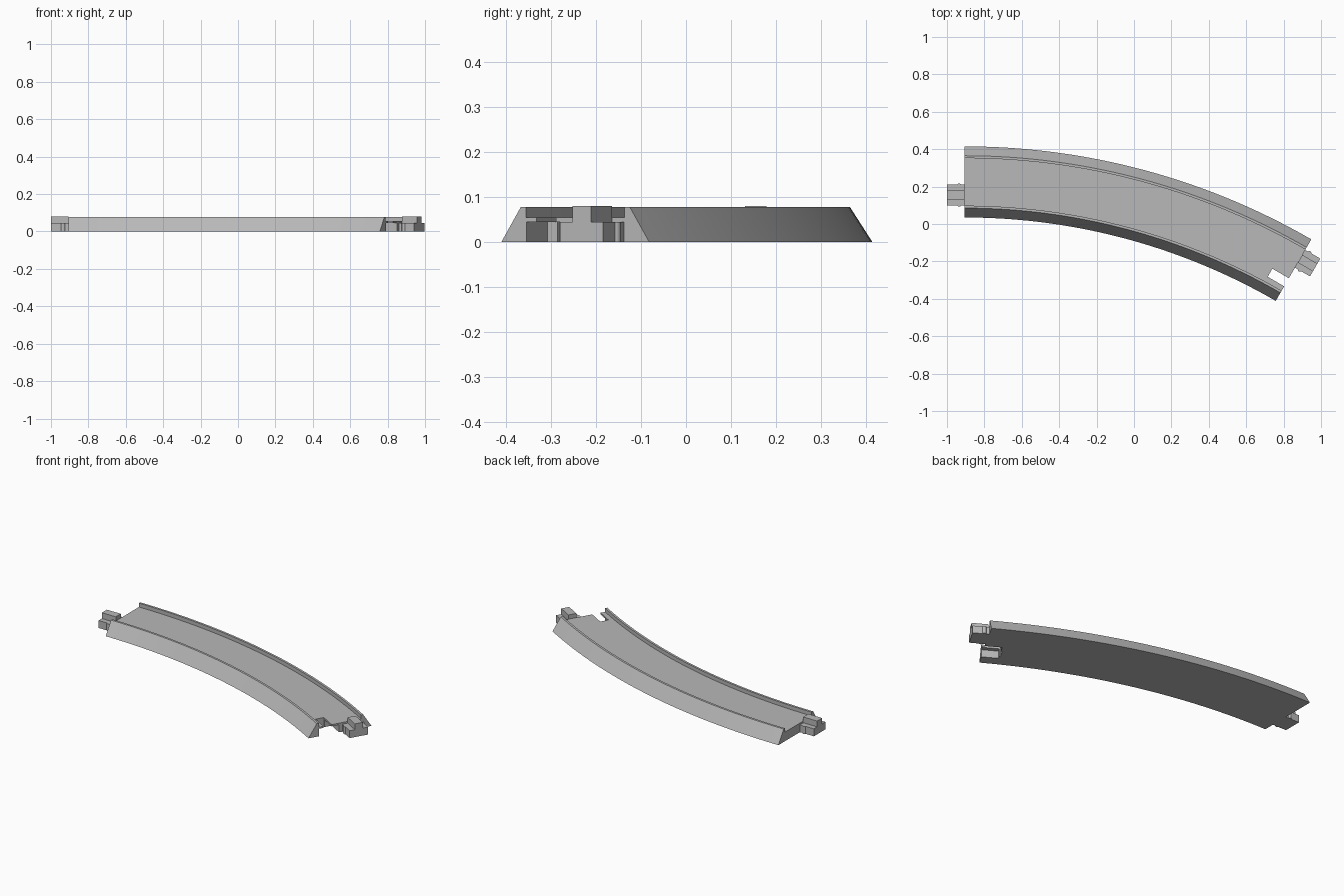
import bpy, bmesh
from math import sin, cos, radians
from mathutils import Matrix, Vector

old = bpy.data.objects.get("Cube")
if old:
    bpy.data.objects.remove(old, do_unlink=True)

X0, Y0, R, ARC, STEPS = -0.907, 0.225, 3.52, radians(30), 40
RIM, FLOOR, LOW = 0.078, 0.055, 0.045

grey = bpy.data.materials.new("light grey plastic")
grey.use_nodes = True
grey.diffuse_color = (0.48, 0.48, 0.48, 1)
grey.node_tree.nodes["Principled BSDF"].inputs["Base Color"].default_value = grey.diffuse_color


def finish(name, bm):
    bmesh.ops.recalc_face_normals(bm, faces=bm.faces)
    mesh = bpy.data.meshes.new(name)
    bm.to_mesh(mesh)
    bm.free()
    mesh.materials.append(grey)
    obj = bpy.data.objects.new(name, mesh)
    bpy.context.collection.objects.link(obj)
    return obj


def box(name, lo, hi, frame):
    lo, hi = Vector(lo), Vector(hi)
    bm = bmesh.new()
    bmesh.ops.create_cube(bm, size=1)
    fit = Matrix.Translation((lo + hi) / 2) @ Matrix.Diagonal((*(hi - lo), 1))
    bm.transform(frame @ fit)
    return finish(name, bm)


def smooth(obj):
    bpy.ops.object.select_all(action="DESELECT")
    obj.select_set(True)
    bpy.context.view_layer.objects.active = obj
    bpy.ops.object.shade_smooth_by_angle(angle=radians(30))


# Track bed: sloped sides, raised rims and a sunken floor swept along an arc
half = [(0.127, FLOOR), (0.127, RIM), (0.14, RIM), (0.19, 0)]
profile = [(-u, z) for u, z in reversed(half)] + half
bm = bmesh.new()
rings = []
for i in range(STEPS + 1):
    a = ARC * i / STEPS
    rings.append([bm.verts.new((X0 + (R + u) * sin(a), Y0 - R + (R + u) * cos(a), z))
                  for u, z in profile])
n = len(profile)
for r, s in zip(rings, rings[1:]):
    for j in range(n):
        k = (j + 1) % n
        bm.faces.new((r[j], r[k], s[k], s[j]))
bm.faces.new(rings[0])
bm.faces.new(rings[-1])
bed = finish("track_bed", bm)

# End frames: local x points out of the track, local y across it
start = Matrix.Translation((X0, Y0, 0)) @ Matrix.Rotation(radians(180), 4, "Z")
end = (Matrix.Translation((X0 + R * sin(ARC), Y0 - R + R * cos(ARC), 0))
       @ Matrix.Rotation(-ARC, 4, "Z"))

cutters = []
for side, frame in (("start", start), ("end", end)):
    # Socket: wide pocket below, narrow slot through the floor
    cutters.append(box(side + "_pocket_cutter", (-0.095, -0.126, -0.05), (0.05, -0.006, LOW), frame))
    cutters.append(box(side + "_slot_cutter", (-0.102, -0.1, -0.04), (0.06, -0.05, 0.12), frame))
    # Connector: wide tongue, raised ridge and rounded barbs
    box(side + "_connector_tongue", (0, 0.015, 0), (0.093, 0.125, LOW), frame)
    box(side + "_connector_ridge", (0, 0.046, LOW), (0.093, 0.094, 0.08), frame)
    for label, y in (("inner", 0.02), ("outer", 0.12)):
        bm = bmesh.new()
        bmesh.ops.create_cone(bm, cap_ends=True, segments=16, radius1=0.012,
                              radius2=0.012, depth=LOW)
        bm.transform(frame @ Matrix.Translation((0.028, y, LOW / 2)))
        smooth(finish(f"{side}_{label}_barb", bm))

# Cut the sockets and bake the result
for c in cutters:
    mod = bed.modifiers.new(c.name, "BOOLEAN")
    mod.operation, mod.solver, mod.object = "DIFFERENCE", "EXACT", c
bpy.context.view_layer.update()
cut = bpy.data.meshes.new_from_object(bed.evaluated_get(bpy.context.evaluated_depsgraph_get()))
bed.modifiers.clear()
bed.data = cut
for c in cutters:
    bpy.data.objects.remove(c, do_unlink=True)
smooth(bed)
